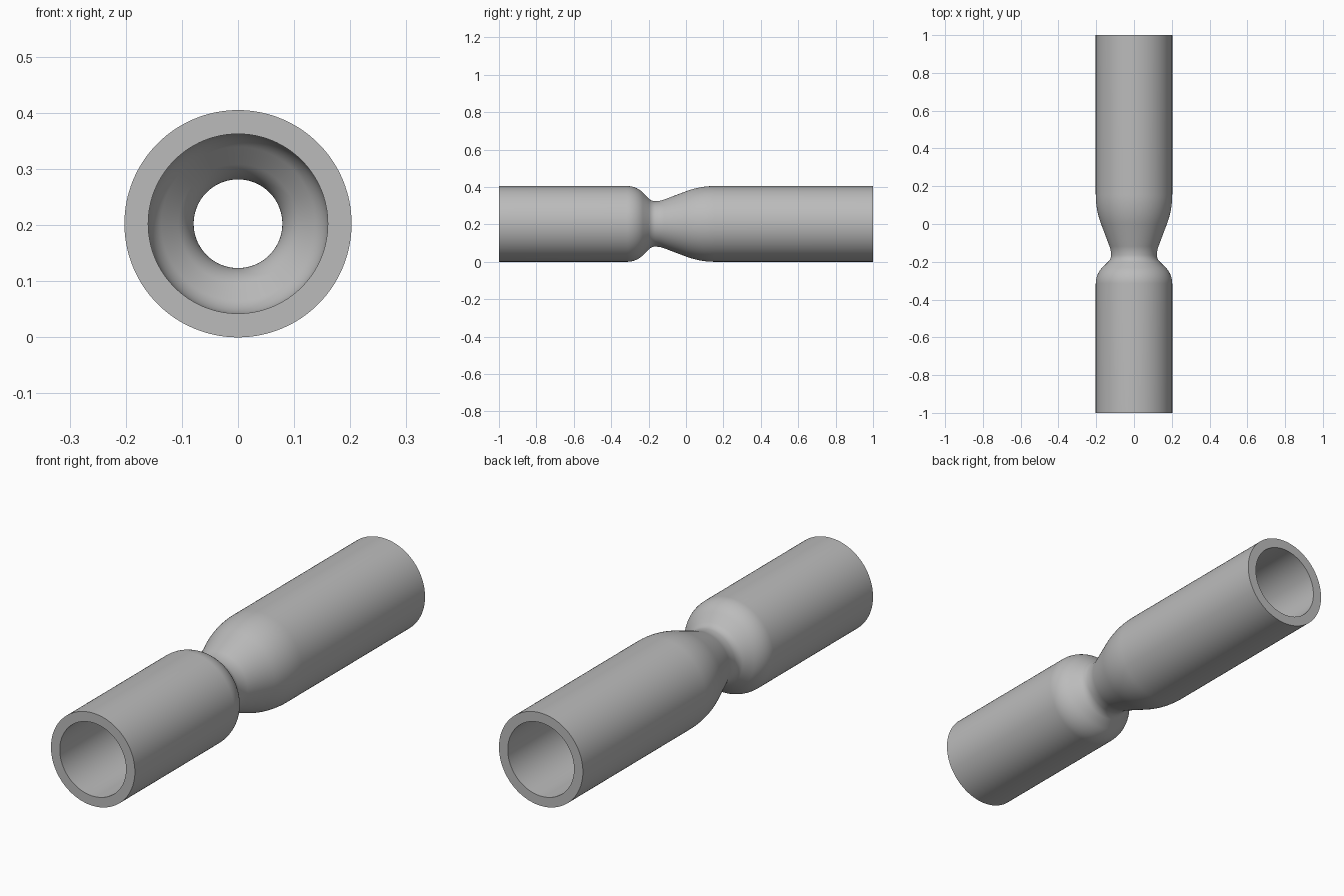
import bpy, bmesh, math
from mathutils import Vector, Matrix

cube = bpy.data.objects.get("Cube")
if cube:
    bpy.data.objects.remove(cube, do_unlink=True)

OUTER = 0.2025    # outer radius of the pipe
THROAT = 0.1215   # outer radius at the neck
WALL = 0.0425
SEGMENTS = 128

# Plain grey
grey = bpy.data.materials.new("plain grey")
grey.use_nodes = True
color = (0.5, 0.5, 0.5, 1)
grey.diffuse_color = color
grey.node_tree.nodes["Principled BSDF"].inputs["Base Color"].default_value = color


def rounded(corners, steps=12):
    """Round each inner corner (y, radius, rounding length) of a polyline with an arc."""
    pts = [Vector(c[:2]) for c in corners]
    out = [pts[0]]
    for i in range(1, len(pts) - 1):
        p, length = pts[i], corners[i][2]
        a = (pts[i - 1] - p).normalized()
        b = (pts[i + 1] - p).normalized()
        half = a.angle(b) / 2
        centre = p + (a + b).normalized() * length / math.cos(half)
        start = p + a * length - centre
        turn = (p + b * length - centre).angle_signed(start)
        for k in range(steps + 1):
            out.append(centre + Matrix.Rotation(turn * k / steps, 2) @ start)
    out.append(pts[-1])
    return out


def offset(path, distance):
    """Shift a path sideways, towards the axis."""
    out = []
    for i, p in enumerate(path):
        d = (path[min(i + 1, len(path) - 1)] - path[max(i - 1, 0)]).normalized()
        out.append(p + Vector((d.y, -d.x)) * distance)
    return out


# Wall section: steep inlet taper, short neck, long outlet taper
outside = rounded([
    (-1, OUTER), (-0.265, OUTER, 0.05), (-0.185, THROAT, 0.02),
    (-0.14, THROAT, 0.024), (0.075, OUTER, 0.08), (1, OUTER)])
section = outside + offset(outside, WALL)[::-1]

# Necked pipe: the section revolved about the y axis
bm = bmesh.new()
rings = []
for s in range(SEGMENTS):
    t = math.tau * s / SEGMENTS
    rings.append([bm.verts.new((p.y * math.sin(t), p.x, OUTER + p.y * math.cos(t)))
                  for p in section])
n = len(section)
for s in range(SEGMENTS):
    a, b = rings[s], rings[(s + 1) % SEGMENTS]
    for i in range(n):
        j = (i + 1) % n
        bm.faces.new((a[i], a[j], b[j], b[i]))
bmesh.ops.recalc_face_normals(bm, faces=bm.faces)
mesh = bpy.data.meshes.new("necked_pipe")
bm.to_mesh(mesh)
bm.free()
mesh.materials.append(grey)
pipe = bpy.data.objects.new("necked_pipe", mesh)
bpy.context.collection.objects.link(pipe)

bpy.ops.object.select_all(action='DESELECT')
pipe.select_set(True)
bpy.context.view_layer.objects.active = pipe
bpy.ops.object.shade_smooth_by_angle(angle=math.radians(35))
